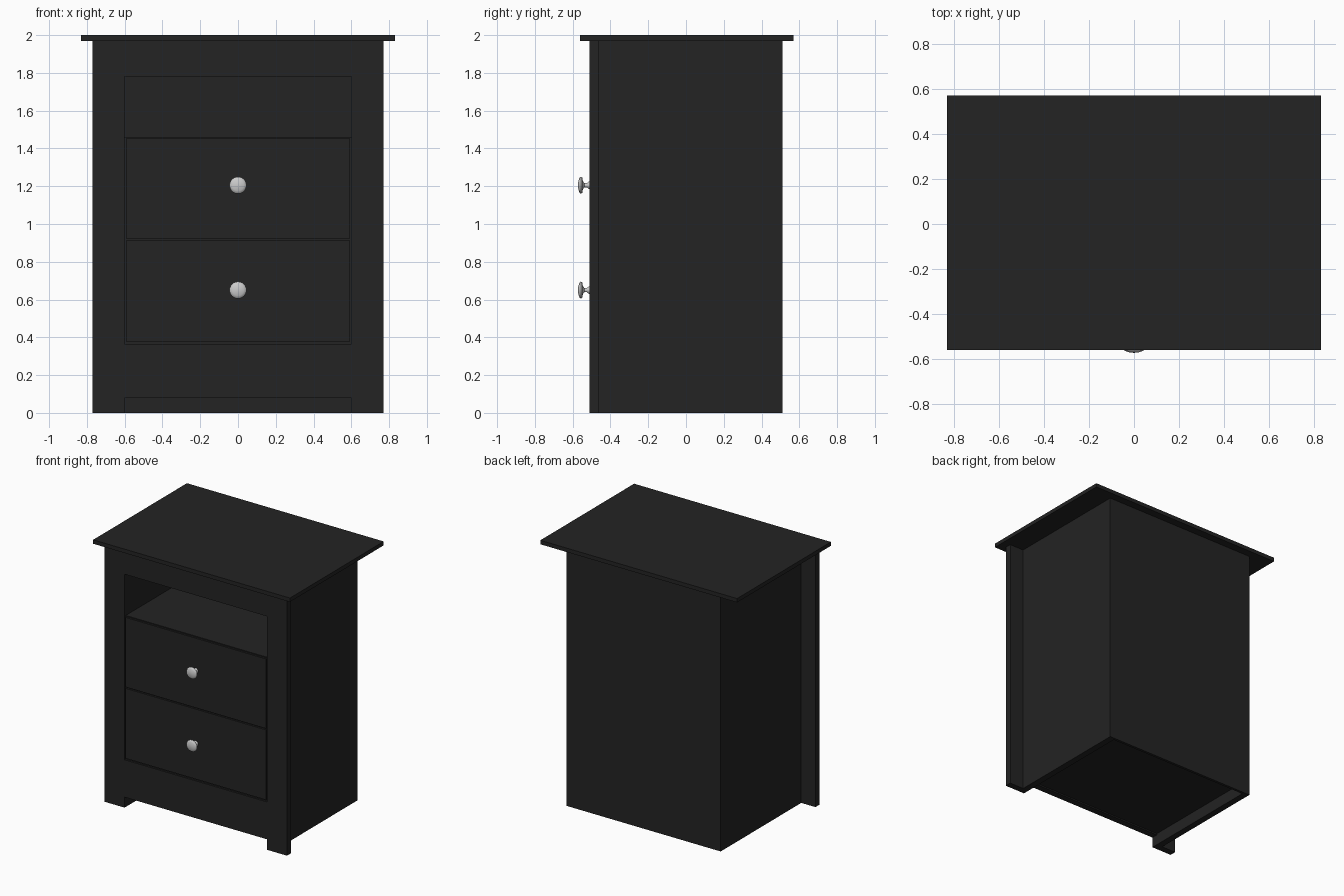
import bpy
import bmesh
import math
from mathutils import Matrix

cube = bpy.data.objects.get("Cube")
if cube:
    bpy.data.objects.remove(cube, do_unlink=True)


def make_material(name, color, roughness):
    mat = bpy.data.materials.new(name)
    mat.use_nodes = True
    mat.diffuse_color = color
    shader = mat.node_tree.nodes["Principled BSDF"]
    shader.inputs["Base Color"].default_value = color
    shader.inputs["Roughness"].default_value = roughness
    return mat


black_wood = make_material("black painted wood", (0.017, 0.017, 0.017, 1), 0.6)
silver = make_material("satin silver", (0.6, 0.6, 0.6, 1), 0.4)


def finish(name, bm, mat):
    mesh = bpy.data.meshes.new(name)
    bmesh.ops.recalc_face_normals(bm, faces=bm.faces)
    bm.to_mesh(mesh)
    bm.free()
    mesh.materials.append(mat)
    obj = bpy.data.objects.new(name, mesh)
    bpy.context.collection.objects.link(obj)
    return obj


def board(name, x, y, z):
    """Box between (low, high) limits on each axis."""
    limits = (x, y, z)
    bm = bmesh.new()
    size = Matrix.Diagonal([b - a for a, b in limits] + [1])
    centre = Matrix.Translation([(a + b) / 2 for a, b in limits])
    bmesh.ops.create_cube(bm, size=1, matrix=centre @ size)
    return finish(name, bm, black_wood)


def knob(name, z):
    """Turned knob, revolved about the y axis: (radius, y) from base to dome."""
    profile = [(0, -0.508), (0.021, -0.508), (0.019, -0.515), (0.011, -0.525),
               (0.011, -0.538), (0.022, -0.546), (0.040, -0.549), (0.045, -0.556),
               (0.041, -0.563), (0.030, -0.567), (0.016, -0.571), (0, -0.572)]
    bm = bmesh.new()
    verts = [bm.verts.new((r, y, z)) for r, y in profile]
    edges = [bm.edges.new(pair) for pair in zip(verts, verts[1:])]
    bmesh.ops.spin(bm, geom=verts + edges, cent=(0, 0, z), axis=(0, 1, 0),
                   angle=math.tau, steps=24)
    bmesh.ops.remove_doubles(bm, verts=bm.verts, dist=0.0005)
    obj = finish(name, bm, silver)
    bpy.ops.object.select_all(action="DESELECT")
    obj.select_set(True)
    bpy.context.view_layer.objects.active = obj
    bpy.ops.object.shade_smooth_by_angle(angle=math.radians(50))


FRONT, FRAME_BACK, BACK = -0.51, -0.46, 0.51
OPEN = 0.6            # half width of the front opening
SIDE = 0.65           # half width of the carcass
UNDER_TOP = 1.97
frame = (FRONT, FRAME_BACK)

# Top board
board("top_board", (-0.83, 0.83), (-0.56, 0.57), (UNDER_TOP, 2))

# Carcass and front stiles
for side, s in (("left", 1), ("right", -1)):
    board(side + "_side_panel", sorted((s * OPEN, s * SIDE)),
          (FRAME_BACK, BACK), (0, UNDER_TOP))
    board(side + "_front_stile", sorted((s * OPEN, s * 0.77)), frame, (0, UNDER_TOP))
board("back_panel", (-OPEN, OPEN), (0.49, BACK), (0, UNDER_TOP))
board("bottom_panel", (-OPEN, OPEN), (FRAME_BACK, 0.49), (0.09, 0.12))

# Front rails
board("top_rail", (-OPEN, OPEN), frame, (1.78, UNDER_TOP))
board("bottom_rail", (-OPEN, OPEN), frame, (0.08, 0.365))

# Open shelf above the drawers
board("shelf", (-OPEN, OPEN), (-0.495, 0.49), (1.435, 1.46))

# Drawers with thin shadow gaps around their fronts
for name, low, high, knob_z in (("lower", 0.378, 0.912, 0.65),
                                ("upper", 0.922, 1.453, 1.205)):
    board(name + "_drawer_front", (-0.593, 0.593), (FRONT, -0.496), (low, high))
    board(name + "_drawer_box", (-OPEN, OPEN), (-0.496, 0.45), (low - 0.013, min(high, 1.435)))
    knob(name + "_drawer_knob", knob_z)
